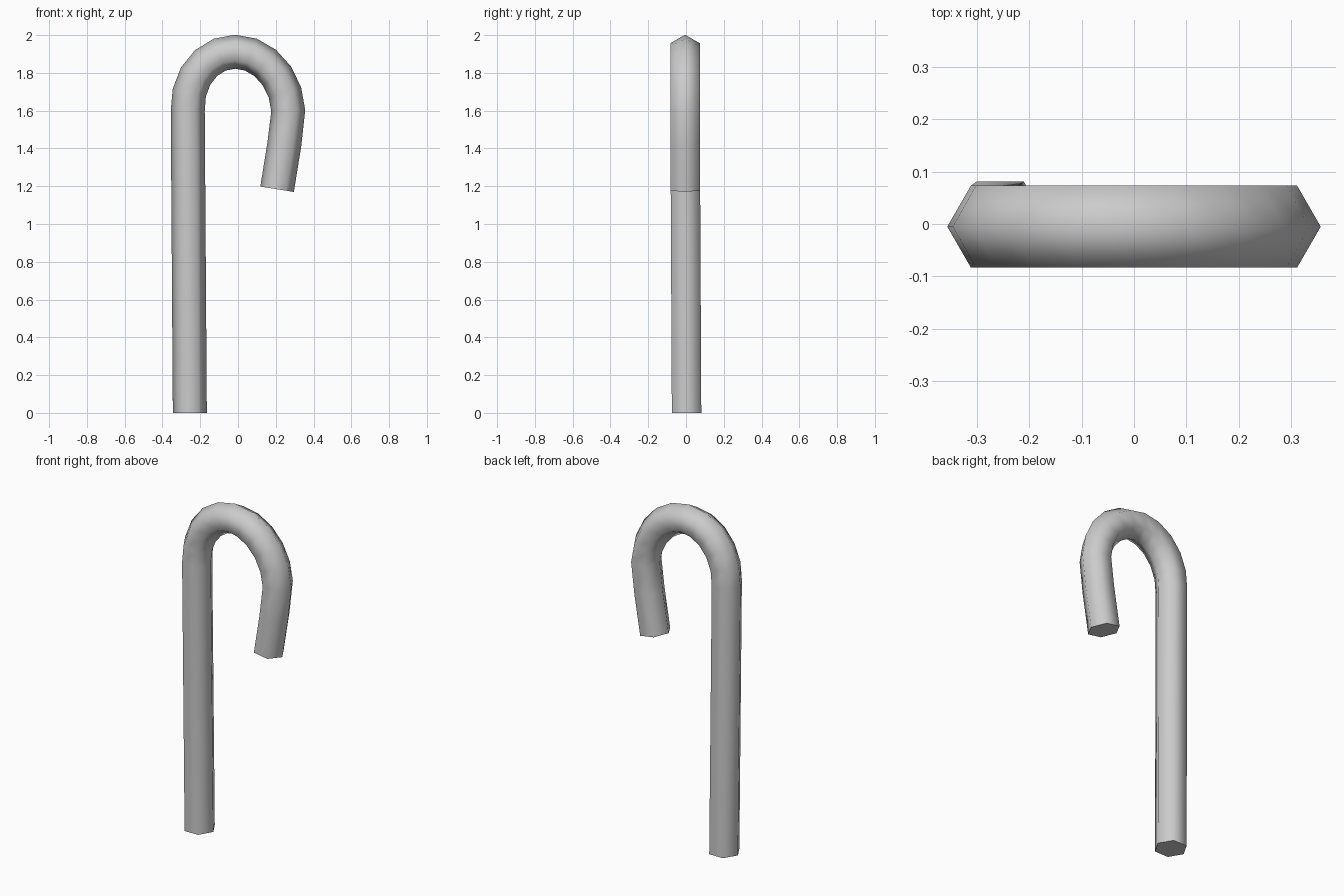
import bpy, bmesh
from math import sin, cos, pi, radians
from mathutils import Vector

if "Cube" in bpy.data.objects:
    bpy.data.objects.remove(bpy.data.objects["Cube"])

RADIUS = 0.09
SIDES = 6
ARCH_STEPS = 10

# Centre line: straight stem, half-ellipse crook, inward-leaning tip
path = [Vector((-0.255, 0.003, 0.0))]
for i in range(ARCH_STEPS + 1):
    a = pi * (1 - i / ARCH_STEPS)
    path.append(Vector((0.266 * cos(a) - 0.015 * sin(a), -0.005, 1.6 + 0.312 * sin(a))))
path += [Vector((0.245, -0.005, 1.42)), Vector((0.207, -0.005, 1.184))]

# Hexagonal sweep along the centre line
bm = bmesh.new()
rings = []
last = len(path) - 1
for i, p in enumerate(path):
    before = (p - path[i - 1]).normalized() if i > 0 else Vector()
    after = (path[i + 1] - p).normalized() if i < last else Vector()
    t = (before + after).normalized()
    side = Vector((t.z, 0, -t.x)).normalized()
    ring = []
    for k in range(SIDES):
        a = 2 * pi * k / SIDES
        ring.append(bm.verts.new(p + RADIUS * (cos(a) * side + sin(a) * Vector((0, 1, 0)))))
    rings.append(ring)

for r0, r1 in zip(rings, rings[1:]):
    for k in range(SIDES):
        n = (k + 1) % SIDES
        bm.faces.new((r0[k], r0[n], r1[n], r1[k]))

# Flat end caps
bm.faces.new(rings[0])
bm.faces.new(rings[-1])
bmesh.ops.recalc_face_normals(bm, faces=bm.faces)

mesh = bpy.data.meshes.new("hooked_cane")
bm.to_mesh(mesh)
bm.free()
cane = bpy.data.objects.new("hooked_cane", mesh)
bpy.context.collection.objects.link(cane)

# Smooth sides, sharp cap rims
bpy.context.view_layer.objects.active = cane
cane.select_set(True)
bpy.ops.object.shade_smooth_by_angle(angle=radians(70))
